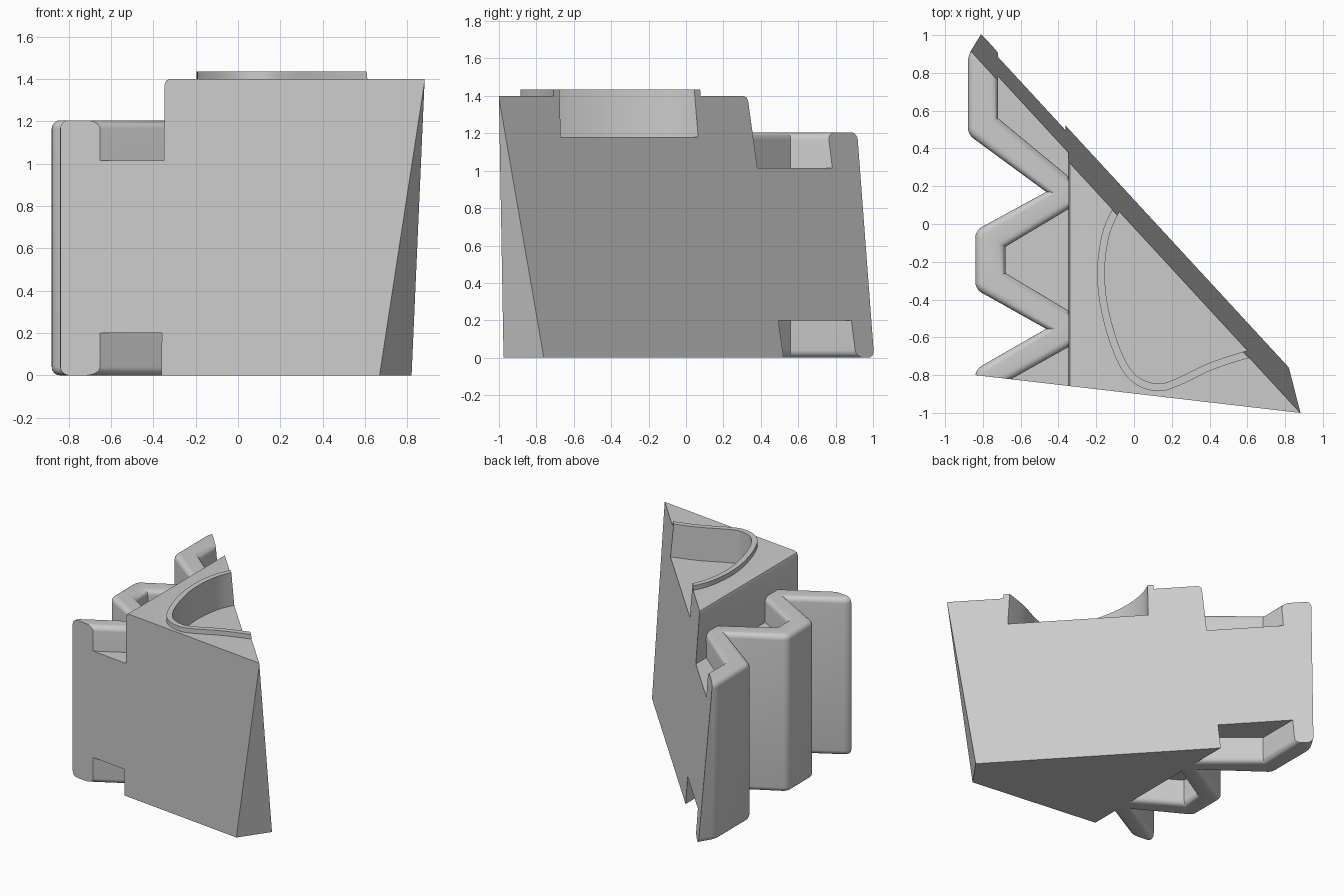
import bpy, bmesh, math
from mathutils import Vector

cube = bpy.data.objects.get("Cube")
if cube:
    bpy.data.objects.remove(cube, do_unlink=True)

# Single plain grey
grey = bpy.data.materials.new("light_grey")
grey.use_nodes = True
grey.diffuse_color = (0.6, 0.6, 0.6, 1)
grey.node_tree.nodes["Principled BSDF"].inputs["Base Color"].default_value = (0.6, 0.6, 0.6, 1)

# Trimming planes (point, outward normal)
FRONT = (Vector((-0.84, -0.80, 0)), Vector((-0.1163, -1, 0)).normalized())
BACK = (Vector((0.82, -0.76, 0)), Vector((1.084, 1, 0.125)).normalized())
P, Q, R = Vector((0.88, -1.0, 1.38)), Vector((0.67, -0.9733, 0)), Vector((0.82, -0.76, 0))
corner_normal = (Q - P).cross(R - P).normalized()
if corner_normal.x < 0:
    corner_normal.negate()
CORNER = (P, corner_normal)


def prism(points, low, high, axis="z"):
    """Extrude a 2D outline along z (points are x, y) or y (points are x, z)."""
    place = (lambda a, b, h: (a, b, h)) if axis == "z" else (lambda a, b, h: (a, h, b))
    bm = bmesh.new()
    face = bm.faces.new([bm.verts.new(place(a, b, low)) for a, b in points])
    ext = bmesh.ops.extrude_face_region(bm, geom=[face])
    shift = Vector(place(0, 0, high - low))
    bmesh.ops.translate(bm, vec=shift, verts=[g for g in ext["geom"] if isinstance(g, bmesh.types.BMVert)])
    bmesh.ops.recalc_face_normals(bm, faces=bm.faces)
    return bm


def trim(bm, *planes):
    """Cut away everything outside the planes and cap the cuts."""
    for co, no in planes:
        bmesh.ops.bisect_plane(bm, geom=bm.verts[:] + bm.edges[:] + bm.faces[:], dist=1e-5,
                               plane_co=co, plane_no=no, clear_outer=True)
        open_edges = [e for e in bm.edges if e.is_boundary]
        bmesh.ops.holes_fill(bm, edges=open_edges, sides=0)
        bmesh.ops.recalc_face_normals(bm, faces=bm.faces)


def bevel(bm, edges, radius, segments):
    bmesh.ops.bevel(bm, geom=edges, offset=radius, segments=segments, profile=0.5,
                    affect="EDGES", clamp_overlap=False)


def finish(name, bm):
    mesh = bpy.data.meshes.new(name)
    bm.to_mesh(mesh)
    bm.free()
    mesh.materials.append(grey)
    obj = bpy.data.objects.new(name, mesh)
    bpy.context.collection.objects.link(obj)
    return obj


def smooth(obj):
    bpy.ops.object.select_all(action="DESELECT")
    obj.select_set(True)
    bpy.context.view_layer.objects.active = obj
    bpy.ops.object.shade_smooth_by_angle(angle=math.radians(32))


def spline(pts, steps=6):
    """Catmull-Rom curve through 2D points."""
    p = [Vector(q) for q in pts]
    p = [2 * p[0] - p[1]] + p + [2 * p[-1] - p[-2]]
    out = []
    for a, b, c, d in zip(p, p[1:], p[2:], p[3:]):
        for i in range(steps):
            t = i / steps
            out.append(0.5 * (2 * b + (c - a) * t + (2 * a - 5 * b + 4 * c - d) * t * t
                              + (3 * b - a - 3 * c + d) * t ** 3))
    return out + [p[-2]]


# Wedge body with a slightly leaning left wall
bm = prism([(-0.362, 0), (-0.346, 1.375), (-0.339, 1.393), (-0.322, 1.4), (1.1, 1.4), (1.1, 0)],
           -1.4, 1.4, "y")
trim(bm, FRONT, BACK, CORNER)
body = finish("wedge_body", bm)

# Cup recess in the top, open towards the slanted back
cup = spline([(-0.04, 0.13), (-0.077, 0.065), (-0.13, -0.06), (-0.155, -0.25), (-0.135, -0.45),
              (-0.07, -0.67), (0.01, -0.80), (0.12, -0.845), (0.22, -0.82), (0.40, -0.735),
              (0.60, -0.67), (0.74, -0.64)])
cutter = finish("cup_cutter", prism([tuple(v) for v in cup] + [(1.0, 0.4)], 1.18, 1.6))
cutter.hide_render = True
cut = body.modifiers.new("cup", "BOOLEAN")
cut.operation, cut.solver, cut.object = "DIFFERENCE", "EXACT", cutter
bpy.ops.object.select_all(action="DESELECT")
body.select_set(True)
bpy.context.view_layer.objects.active = body
bpy.ops.object.modifier_apply(modifier="cup")
bpy.data.objects.remove(cutter, do_unlink=True)

# Raised rim following the cup edge
outer = []
for i, v in enumerate(cup):
    d = (cup[min(i + 1, len(cup) - 1)] - cup[max(i - 1, 0)]).normalized()
    outer.append(v + Vector((d.y, -d.x)) * 0.04)
bm = prism([tuple(v) for v in cup + outer[::-1]], 1.4, 1.435)
trim(bm, BACK)
rim = finish("cup_rim", bm)

# Zigzag wall on the left side with rounded edges
outside = [(-0.84, -1.2), (-0.84, -0.77), (-0.465, -0.555), (-0.84, -0.345), (-0.84, -0.035),
           (-0.465, 0.17), (-0.88, 0.475), (-0.88, 0.89), (-0.66, 1.25)]
inside = [(-0.50, 1.25), (-0.72, 0.95), (-0.72, 0.56), (-0.30, 0.213), (-0.30, 0.107),
          (-0.68, -0.12), (-0.68, -0.26), (-0.30, -0.487), (-0.30, -0.625), (-0.68, -0.838),
          (-0.68, -1.2)]
bm = prism(outside + inside, 0, 1.205)
bevel(bm, [e for e in bm.edges if abs(e.verts[0].co.z - e.verts[1].co.z) > 0.5
           and e.verts[0].co.x < -0.8 and e.verts[0].co.y > -1], 0.035, 4)
bevel(bm, [e for e in bm.edges if abs(e.verts[0].co.z - e.verts[1].co.z) < 0.01
           and any(abs(f.normal.z) > 0.9 for f in e.link_faces)], 0.04, 5)
trim(bm, FRONT, BACK)
wall = finish("zigzag_wall", bm)

# Solid core joining the zigzag wall to the body, lower than the wall at both ends
bm = prism([(-0.30, -1.2), (-0.75, -1.2), (-0.75, -0.80), (-0.40, -0.60), (-0.40, -0.51),
            (-0.75, -0.30), (-0.75, -0.08), (-0.40, 0.13), (-0.40, 0.22), (-0.79, 0.52),
            (-0.79, 1.2), (-0.30, 1.2)], 0.2, 1.015)
trim(bm, FRONT, BACK)
core = finish("wall_core", bm)

for obj in (body, rim, wall, core):
    smooth(obj)
